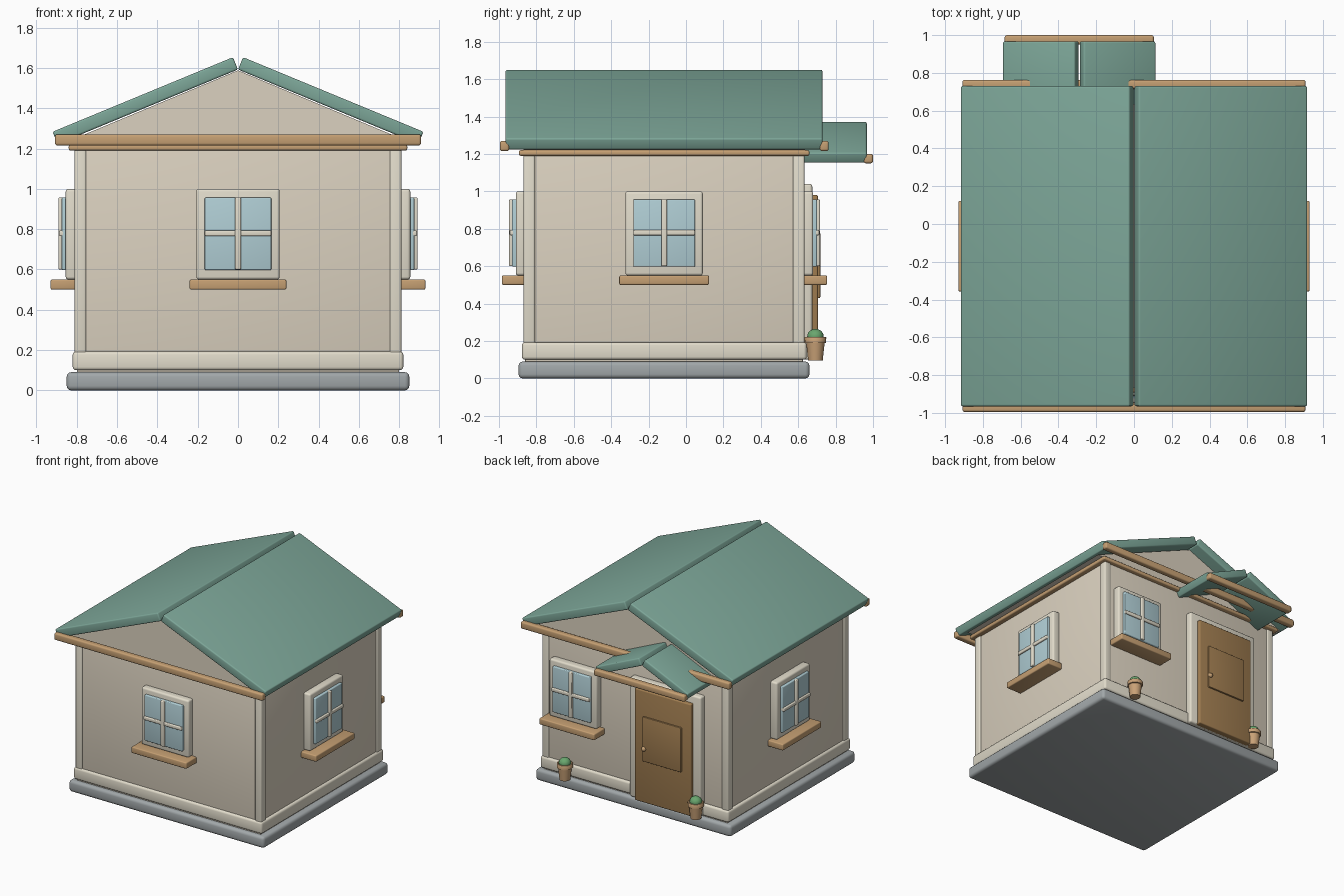
import bpy, bmesh, math
from mathutils import Matrix, Vector

if "Cube" in bpy.data.objects:
    bpy.data.objects.remove(bpy.data.objects["Cube"])


def mat(name, r, g, b):
    m = bpy.data.materials.new(name)
    m.diffuse_color = ((r / 255) ** 2.2, (g / 255) ** 2.2, (b / 255) ** 2.2, 1)
    m.use_nodes = True
    m.node_tree.nodes["Principled BSDF"].inputs["Base Color"].default_value = m.diffuse_color
    return m


WALL = mat("wall_plaster", 218, 208, 190)
TRIM = mat("cream_trim", 225, 219, 202)
ROOF = mat("green_roof", 124, 165, 151)
WOOD = mat("light_wood", 196, 158, 114)
DOOR = mat("door_wood", 160, 125, 82)
GLASS = mat("window_glass", 175, 205, 212)
STONE = mat("stone", 160, 166, 168)
CLAY = mat("clay", 200, 160, 118)
LEAF = mat("leaf", 105, 165, 110)


def finish(name, bm, material, matrix=None):
    if matrix is not None:
        bm.transform(matrix)
    bmesh.ops.recalc_face_normals(bm, faces=bm.faces)
    me = bpy.data.meshes.new(name)
    bm.to_mesh(me)
    bm.free()
    me.materials.append(material)
    for p in me.polygons:
        p.use_smooth = True
    me.set_sharp_from_angle(angle=math.radians(40))
    ob = bpy.data.objects.new(name, me)
    bpy.context.collection.objects.link(ob)
    return ob


def box(name, x, y, z, material, bevel=0.01, matrix=None):
    """Rounded box from (min, max) ranges."""
    bm = bmesh.new()
    bmesh.ops.create_cube(bm, size=1)
    size = Vector((x[1] - x[0], y[1] - y[0], z[1] - z[0]))
    mid = Vector((x[0] + x[1], y[0] + y[1], z[0] + z[1])) / 2
    bm.transform(Matrix.Translation(mid) @ Matrix.Diagonal((*size, 1)))
    if bevel:
        bmesh.ops.bevel(bm, geom=bm.edges[:], offset=bevel, segments=3,
                        profile=0.5, affect='EDGES')
    return finish(name, bm, material, matrix)


def roof_pair(name, cx, ridge, half, eave, y, thick):
    """Two sloping slabs whose undersides meet at the ridge."""
    slope = math.atan2(ridge - eave, half)
    length = math.hypot(ridge - eave, half)
    for side, tag in ((1, "right"), (-1, "left")):
        m = (Matrix.Translation((cx, 0, ridge)) @
             Matrix.Rotation(side * slope, 4, 'Y'))
        xr = (0, length) if side > 0 else (-length, 0)
        box(f"{name}_{tag}", xr, y, (0, thick), ROOF, 0.01, m)


def window(name, x, y, turn):
    """Window facing -y, turned and moved onto its wall."""
    m = Matrix.Translation((x, y, 0)) @ Matrix.Rotation(math.radians(turn), 4, 'Z')
    box(name + "_frame", (-.207, .207), (-.05, .02), (.55, 1.0), TRIM, .014, m)
    box(name + "_glass", (-.165, .165), (-.07, 0), (.597, .957), GLASS, .006, m)
    box(name + "_upright_bar", (-.015, .015), (-.086, -.05), (.6, .957), TRIM, .006, m)
    box(name + "_cross_bar", (-.165, .165), (-.083, -.05), (.765, .793), TRIM, .006, m)
    box(name + "_sill", (-.24, .24), (-.125, .01), (.5, .55), WOOD, .008, m)


def flower_pot(name, x, y):
    # lathed pot
    bm = bmesh.new()
    prof = [(0, .095), (.039, .095), (.049, .188), (.057, .19), (.058, .218),
            (.055, .222), (.047, .222), (.045, .21), (0, .21)]
    vs = [bm.verts.new((r, 0, z)) for r, z in prof]
    es = [bm.edges.new(p) for p in zip(vs, vs[1:])]
    bmesh.ops.spin(bm, geom=vs + es, cent=(0, 0, 0), axis=(0, 0, 1),
                   angle=2 * math.pi, steps=24)
    bmesh.ops.remove_doubles(bm, verts=bm.verts, dist=1e-4)
    finish(name, bm, CLAY, Matrix.Translation((x, y, 0)))
    # round plant
    bm = bmesh.new()
    bmesh.ops.create_uvsphere(bm, u_segments=20, v_segments=12, radius=.044)
    finish(name + "_plant", bm, LEAF,
           Matrix.Translation((x, y, .225)) @ Matrix.Diagonal((1, 1, .9, 1)))


# base, walls and trims
box("foundation", (-.85, .85), (-.895, .66), (0, .09), STONE, .022)
box("walls", (-.8, .8), (-.86, .625), (.08, 1.21), WALL, .005)
box("skirting", (-.82, .82), (-.877, .645), (.1, .193), TRIM, .016)
for sx, tag in ((-1, "left"), (1, "right")):
    for y0, end in ((-.868, "front"), (.573, "back")):
        x = sorted((sx * .753, sx * .81))
        box(f"corner_post_{end}_{tag}", x, (y0, y0 + .06), (.1, 1.2), TRIM, .01)
box("cornice", (-.84, .84), (-.893, .66), (1.19, 1.22), WOOD, .01)

# gable block under the roof
bm = bmesh.new()
tri = [bm.verts.new((x, -.868, z)) for x, z in ((-.88, 1.22), (.88, 1.22), (0, 1.588))]
face = bm.faces.new(tri)
ext = bmesh.ops.extrude_face_region(bm, geom=[face], use_keep_orig=True)
bmesh.ops.translate(bm, vec=(0, 1.503, 0),
                    verts=[v for v in ext["geom"] if isinstance(v, bmesh.types.BMVert)])
finish("gable", bm, WALL)

# main roof and eave beams
roof_pair("roof", 0, 1.592, .895, 1.222, (-.965, .73), .066)
box("eave_beam_front", (-.908, .908), (-.995, -.945), (1.215, 1.27), WOOD, .012)
box("eave_beam_back", (-.908, .908), (.715, .763), (1.215, 1.27), WOOD, .012)

# porch roof over the door
DX = -.29
roof_pair("porch_roof", DX, 1.32, .382, 1.15, (.6, .967), .06)
box("porch_beam", (DX - .395, DX + .395), (.95, 1.0), (1.15, 1.2), WOOD, .012)

# windows on all four walls
window("front_window", 0, -.86, 0)
window("right_window", .805, -.117, 90)
window("left_window", -.805, -.117, -90)
window("back_window", .51, .63, 180)

# door at the back
box("door_frame", (DX - .31, DX + .31), (.6, .675), (.1, 1.04), TRIM, .014)
box("door", (DX - .245, DX + .245), (.64, .705), (.1, .98), DOOR, .008)
box("door_panel", (DX - .167, DX + .167), (.69, .718), (.43, .78), DOOR, .005)
bm = bmesh.new()
bmesh.ops.create_uvsphere(bm, u_segments=16, v_segments=10, radius=.018)
finish("door_knob", bm, WOOD, Matrix.Translation((-.135, .718, .53)))

# flower pots either side
flower_pot("flower_pot_right", .57, .692)
flower_pot("flower_pot_left", -.57, .692)
